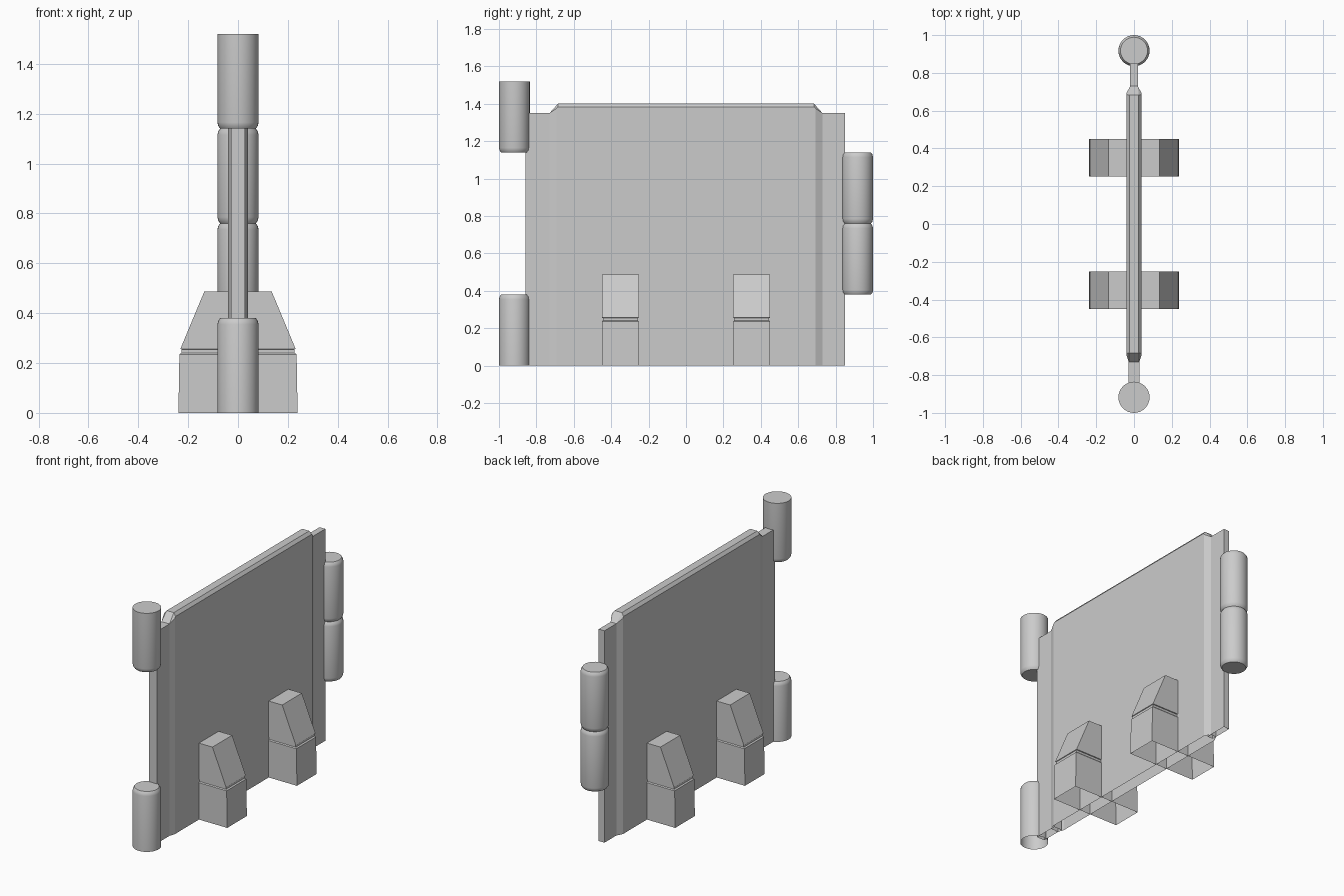
import bpy, bmesh, math

if "Cube" in bpy.data.objects:
    bpy.data.objects.remove(bpy.data.objects["Cube"])


def finish(name, bm, smooth=False):
    bmesh.ops.remove_doubles(bm, verts=bm.verts, dist=1e-5)
    bmesh.ops.recalc_face_normals(bm, faces=bm.faces)
    me = bpy.data.meshes.new(name)
    bm.to_mesh(me)
    bm.free()
    ob = bpy.data.objects.new(name, me)
    bpy.context.collection.objects.link(ob)
    if smooth:
        bpy.ops.object.select_all(action='DESELECT')
        ob.select_set(True)
        bpy.context.view_layer.objects.active = ob
        bpy.ops.object.shade_smooth_by_angle(angle=math.radians(40))
    return ob


def loft(name, rings, cap_start, cap_end, closed=True, smooth=False):
    """Skin a stack of point rings; open rings leave a side without faces."""
    bm = bmesh.new()
    vs = [[bm.verts.new(p) for p in ring] for ring in rings]
    n = len(vs[0])
    for a, b in zip(vs, vs[1:]):
        for i in range(n if closed else n - 1):
            j = (i + 1) % n
            bm.faces.new((a[i], a[j], b[j], b[i]))
    if cap_start:
        bm.faces.new(vs[0])
    if cap_end:
        bm.faces.new(vs[-1])
    return finish(name, bm, smooth)


def post(name, y, profile, cap_bottom=True, seg=32):
    rings = [[(r * math.cos(2 * math.pi * i / seg),
               y + r * math.sin(2 * math.pi * i / seg), z) for i in range(seg)]
             for r, z in profile]
    return loft(name, rings, cap_bottom, True, smooth=True)


# Main panel: flat faces with a chamfered rim, open underneath
outer = [(-0.693, 0), (-0.693, 1.375), (-0.686, 1.384),
         (0.686, 1.384), (0.693, 1.375), (0.693, 0)]
rim = [(-0.73, 0), (-0.73, 1.35), (-0.682, 1.403),
       (0.682, 1.403), (0.73, 1.35), (0.73, 0)]
rim_x = [0.028, 0.028, 0.025, 0.025, 0.02, 0.02]
rings = [[(-0.04, y, z) for y, z in outer],
         [(-x, y, z) for x, (y, z) in zip(rim_x, rim)],
         [(x, y, z) for x, (y, z) in zip(rim_x, rim)],
         [(0.04, y, z) for y, z in outer]]
loft("main_panel", rings, True, True, closed=False)

# Thin edge strips joining the panel to the hinge posts
for name, x, y0, y1 in (("front_edge_strip", 0.028, -0.858, -0.70),
                        ("back_edge_strip", 0.02, 0.70, 0.85)):
    strip = [[(-x, y0, z), (x, y0, z), (x, y1, z), (-x, y1, z)]
             for z in (0, 1.35)]
    loft(name, strip, False, True)

# Hinge posts: rounded where two knuckles meet
R, C = 0.0825, 0.9175


def round_end(z, s):
    """Rounded rim at height z; s = 1 for a top end, -1 for a bottom end."""
    pts = [(R, z - s * 0.025), (R - 0.003, z - s * 0.011), (R - 0.011, z)]
    return pts if s > 0 else pts[::-1]


groove = [(R, 0.735), (R - 0.003, 0.749), (R - 0.011, 0.76),
          (R - 0.003, 0.771), (R, 0.785)]
post("lower_hinge_post", -C, [(R, 0)] + round_end(0.38, 1), cap_bottom=False)
post("upper_hinge_post", -C, round_end(1.14, -1) + [(R, 1.52)])
post("middle_hinge_post", C, round_end(0.38, -1) + groove + round_end(1.14, 1))

# Feet: block with a notch and a tapered cap, crossing the panel
foot = [(0.239, 0.099, 0), (0.235, 0.099, 0.235), (0.227, 0.094, 0.241),
        (0.227, 0.094, 0.255), (0.231, 0.099, 0.257), (0.135, 0.099, 0.487)]
for name, cy in (("front_foot", -0.351), ("back_foot", 0.351)):
    rings = [[(-hx, cy - hy, z), (hx, cy - hy, z), (hx, cy + hy, z), (-hx, cy + hy, z)]
             for hx, hy, z in foot]
    loft(name, rings, False, True)
